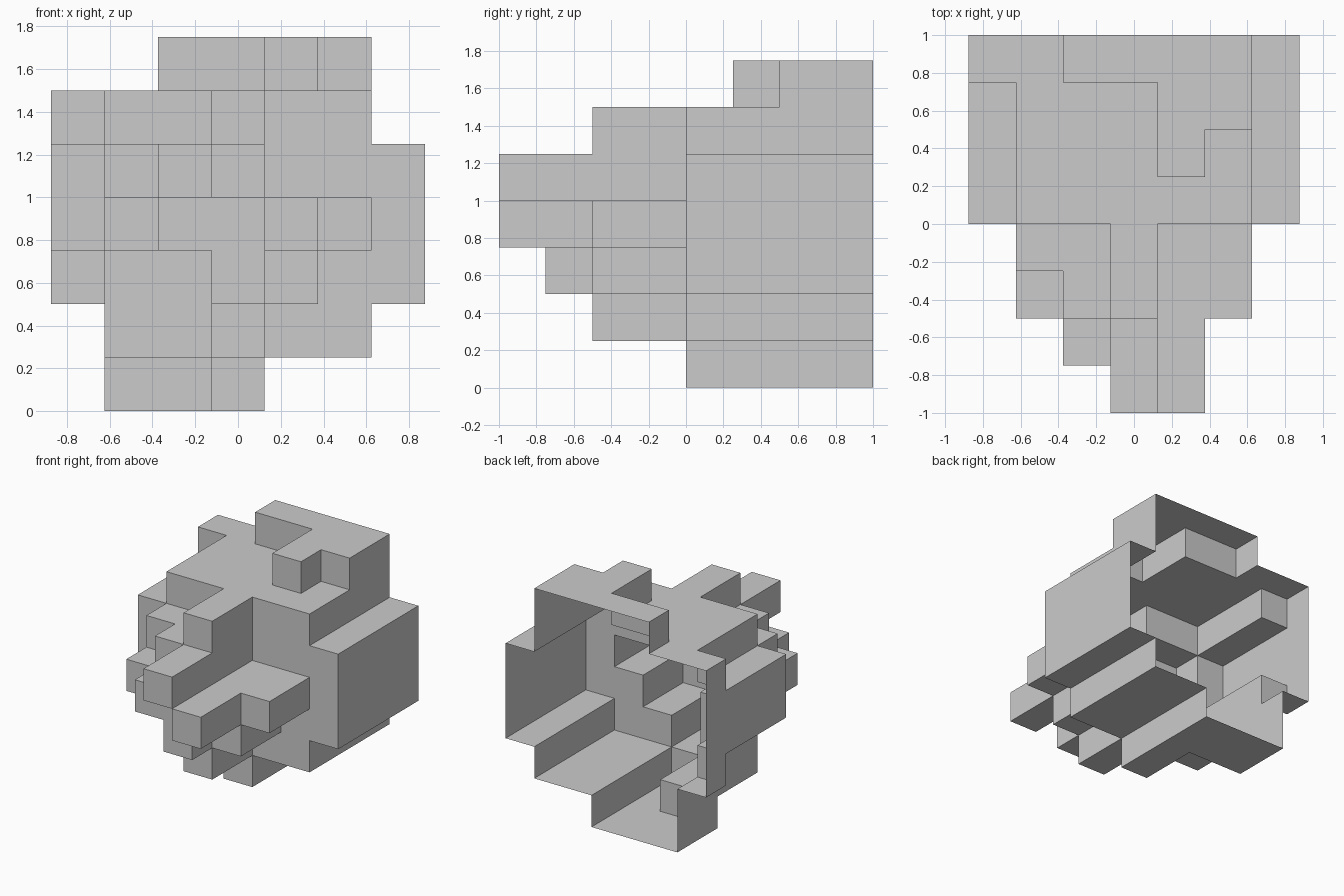
import bpy, bmesh
from mathutils import Vector

if "Cube" in bpy.data.objects:
    bpy.data.objects.remove(bpy.data.objects["Cube"])

CELL = 0.25
ORIGIN = Vector((-0.875, -1.0, 0.0))
BACK = 8  # the shell is open on this rear plane

# Blocks in grid cells: (x0, x1), (y0, y1), (z0, z1)
BLOCKS = [
    # main body
    ((1, 6), (4, 8), (1, 6)),
    # right and left side bulges
    ((6, 7), (4, 8), (2, 5)),
    ((0, 1), (4, 8), (3, 5)),
    ((0, 1), (7, 8), (2, 6)),
    # stepped base
    ((3, 4), (4, 8), (0, 1)),
    ((1, 3), (6, 8), (0, 1)),
    # stepped crown
    ((2, 6), (7, 8), (6, 7)),
    ((4, 6), (6, 8), (6, 7)),
    ((4, 5), (5, 6), (6, 7)),
    # front bumps, top row down
    ((3, 4), (2, 4), (5, 6)),
    ((3, 4), (0, 4), (4, 5)),
    ((2, 3), (2, 4), (4, 5)),
    ((1, 2), (3, 4), (4, 5)),
    ((1, 2), (2, 4), (3, 4)),
    ((2, 4), (1, 4), (3, 4)),
    ((4, 5), (0, 4), (3, 4)),
    ((5, 6), (2, 4), (3, 4)),
    ((3, 4), (1, 4), (2, 3)),
    ((4, 5), (2, 4), (2, 3)),
    ((3, 4), (2, 4), (1, 2)),
]

cells = {(x, y, z) for bx, by, bz in BLOCKS
         for x in range(*bx) for y in range(*by) for z in range(*bz)}


def add_side(bm, cell, axis, sign):
    """Add one outward-facing square on a cell's side."""
    u, v = (axis + 1) % 3, (axis + 2) % 3
    corners = [(0, 0), (1, 0), (1, 1), (0, 1)]
    if sign < 0:
        corners.reverse()
    verts = []
    for a, b in corners:
        p = Vector(cell)
        p[axis] += 1 if sign > 0 else 0
        p[u] += a
        p[v] += b
        verts.append(bm.verts.new(ORIGIN + p * CELL))
    bm.faces.new(verts)


# Skin of the joined blocks, leaving the back open
bm = bmesh.new()
for cell in sorted(cells):
    for axis in range(3):
        for sign in (-1, 1):
            neighbour = list(cell)
            neighbour[axis] += sign
            if tuple(neighbour) in cells or (axis == 1 and neighbour[1] == BACK):
                continue
            add_side(bm, cell, axis, sign)
bmesh.ops.remove_doubles(bm, verts=bm.verts, dist=0.001)
# Merge flat areas into single faces
bmesh.ops.dissolve_limit(bm, angle_limit=0.01, verts=bm.verts, edges=bm.edges)

mesh = bpy.data.meshes.new("block_shell")
bm.to_mesh(mesh)
bm.free()
bpy.context.collection.objects.link(bpy.data.objects.new("block_shell", mesh))
